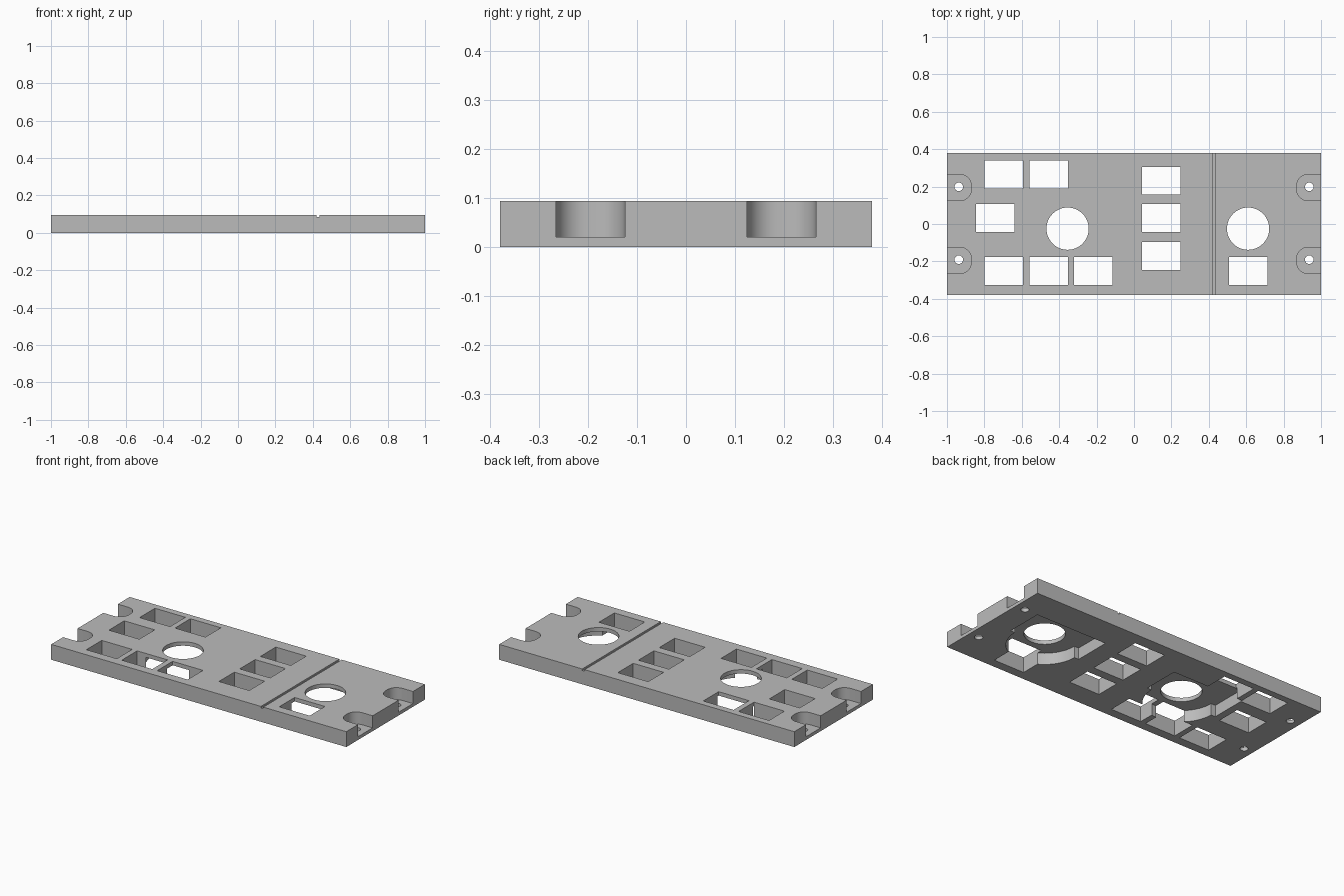
import bpy
import bmesh
from math import cos, sin, pi

if "Cube" in bpy.data.objects:
    bpy.data.objects.remove(bpy.data.objects["Cube"], do_unlink=True)

HX, HY, TOP = 1.0, 0.38, 0.094

grey = bpy.data.materials.new("plain grey")
grey.use_nodes = True
colour = (0.5, 0.5, 0.5, 1)
grey.diffuse_color = colour
grey.node_tree.nodes["Principled BSDF"].inputs["Base Color"].default_value = colour


def prism(name, outline, z0, z1):
    """Extrude a counter-clockwise outline from z0 to z1."""
    bm = bmesh.new()
    low = [bm.verts.new((x, y, z0)) for x, y in outline]
    high = [bm.verts.new((x, y, z1)) for x, y in outline]
    bm.faces.new(low[::-1])
    bm.faces.new(high)
    for i in range(len(low)):
        j = (i + 1) % len(low)
        bm.faces.new((low[i], low[j], high[j], high[i]))
    mesh = bpy.data.meshes.new(name)
    bm.to_mesh(mesh)
    bm.free()
    mesh.materials.append(grey)
    obj = bpy.data.objects.new(name, mesh)
    bpy.context.collection.objects.link(obj)
    return obj


def arc(cx, cy, r, a0=0.0, a1=2 * pi, n=48):
    closed = a1 - a0 > 6.28
    steps = n if closed else n + 1
    return [(cx + r * cos(a0 + (a1 - a0) * i / n),
             cy + r * sin(a0 + (a1 - a0) * i / n)) for i in range(steps)]


def box(x0, x1, y0, y1):
    return [(x0, y0), (x1, y0), (x1, y1), (x0, y1)]


plate = prism("panel_plate", box(-HX, HX, -HY, HY), 0, TOP)


def cut(outline, z0=-0.1, z1=0.2):
    cutter = prism("cutter", outline, z0, z1)
    cutter.hide_render = True
    mod = plate.modifiers.new("cut", "BOOLEAN")
    mod.operation = "DIFFERENCE"
    mod.solver = "EXACT"
    mod.object = cutter
    bpy.context.view_layer.objects.active = plate
    bpy.ops.object.modifier_apply(modifier=mod.name)
    mesh = cutter.data
    bpy.data.objects.remove(cutter, do_unlink=True)
    bpy.data.meshes.remove(mesh)


# Round openings, each with a stepped pocket underneath
for cx in (-0.355, 0.61):
    cy = -0.025
    shoulder = [(cx + 0.24, cy), (cx + 0.24, 0.2), (cx - 0.24, 0.2), (cx - 0.24, cy)]
    cut(arc(cx, cy, 0.21, pi, 2 * pi, 32) + shoulder, -0.1, 0.07)
    cut(arc(cx, cy, 0.113))

# Rectangular windows, by lower left corner
windows = [(-0.8, 0.19), (-0.56, 0.19), (-0.845, -0.043),
           (-0.8, -0.325), (-0.56, -0.325), (-0.32, -0.325),
           (0.042, 0.157), (0.042, -0.043), (0.042, -0.245), (0.507, -0.325)]
for x, y in windows:
    cut(box(x, x + 0.206, y, y + 0.149))

# Mounting notches with rounded inner corners, and their screw holes
r = 0.06
for side in (-1, 1):
    for cy in (-0.195, 0.195):
        y0, y1 = cy - 0.07, cy + 0.07
        x = 0.87
        notch = ([(1.1, y0), (1.1, y1)]
                 + arc(x + r, y1 - r, r, pi / 2, pi, 10)
                 + arc(x + r, y0 + r, r, pi, 1.5 * pi, 10))
        if side < 0:
            notch = [(-px, py) for px, py in reversed(notch)]
        cut(notch, 0.02, 0.2)
        cut(arc(side * 0.937, cy + 0.004, 0.023, n=24))

# Shallow groove across the top
cut(box(0.421, 0.437, -0.5, 0.5), TOP - 0.01, 0.2)

# Smooth the round walls, keep the edges sharp
bpy.ops.object.select_all(action="DESELECT")
plate.select_set(True)
bpy.context.view_layer.objects.active = plate
bpy.ops.object.shade_smooth_by_angle(angle=pi / 6)
